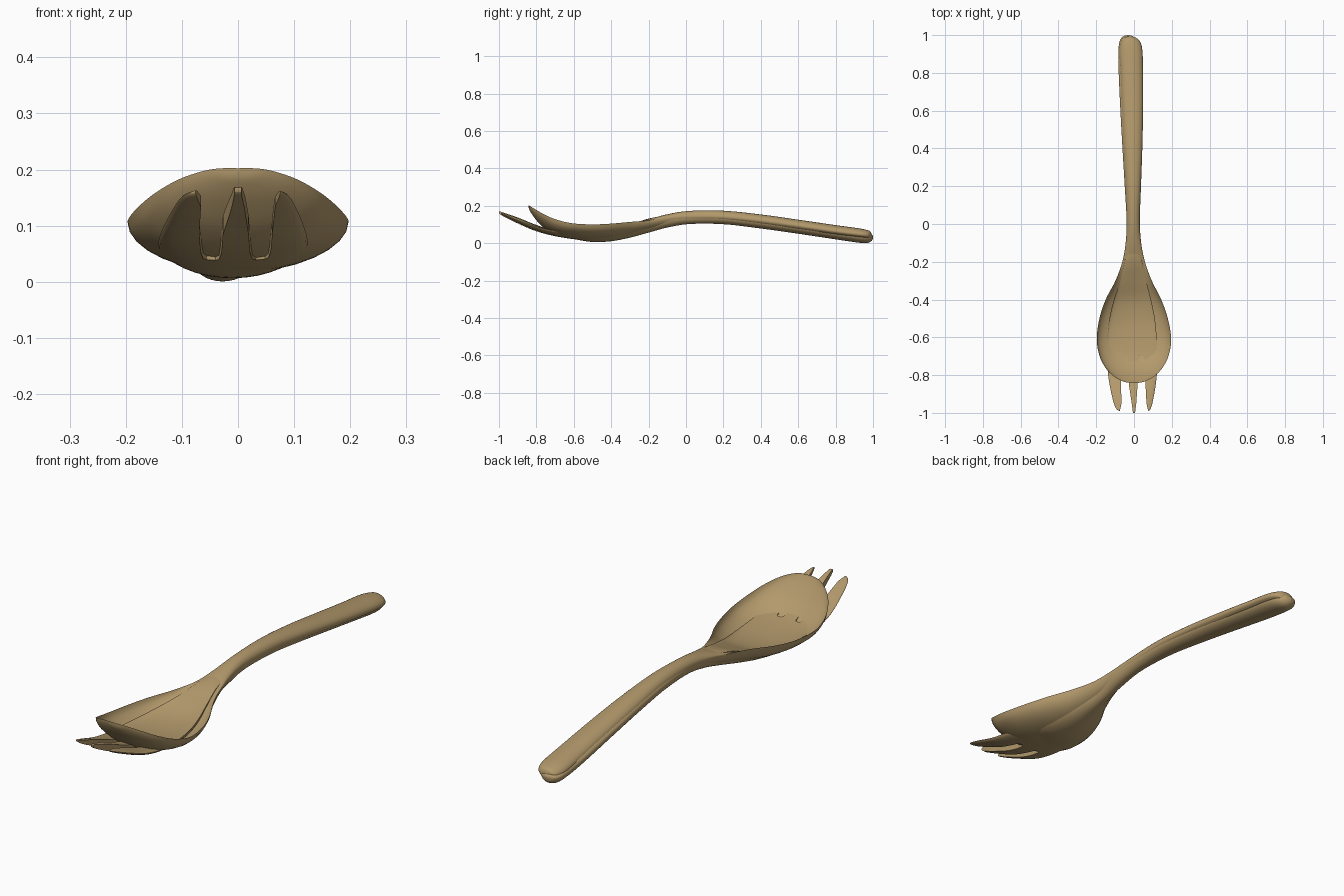
import bpy, bmesh, math

wood = bpy.data.materials.new("wood")
wood.diffuse_color = (0.45, 0.32, 0.15, 1)


def smooth_path(rows, steps=6):
    """Catmull-Rom interpolation of station rows."""
    out = []
    for i in range(len(rows) - 1):
        a, b, c, d = (rows[max(0, min(len(rows) - 1, i + k))] for k in (-1, 0, 1, 2))
        for s in range(steps):
            t = s / steps
            out.append([0.5 * (2 * q + (r - p) * t + (2 * p - 5 * q + 4 * r - w) * t * t
                               + (3 * q - p - 3 * r + w) * t ** 3)
                        for p, q, r, w in zip(a, b, c, d)])
    return out + [list(rows[-1])]


def loft(name, rows, n=16):
    """Stations: y, centre x, half width, rim z, upper z, lower z at the middle."""
    bm = bmesh.new()
    rings = []
    for y, cx, hw, rim, top, bot in smooth_path(rows):
        ring = []
        for k in range(2 * n):
            a = math.pi * k / n
            u, v = math.cos(a), math.sin(a)
            z = rim + (top - rim) * v if v >= 0 else rim - (bot - rim) * v
            ring.append(bm.verts.new((cx + hw * u, y, z)))
        rings.append(ring)
    for r0, r1 in zip(rings, rings[1:]):
        for k in range(2 * n):
            j = (k + 1) % (2 * n)
            bm.faces.new((r0[k], r0[j], r1[j], r1[k]))
    bm.faces.new(rings[0])
    bm.faces.new(rings[-1])
    bmesh.ops.recalc_face_normals(bm, faces=bm.faces)
    me = bpy.data.meshes.new(name)
    bm.to_mesh(me)
    bm.free()
    ob = bpy.data.objects.new(name, me)
    bpy.context.collection.objects.link(ob)
    me.materials.append(wood)
    return ob


def slot_cutter(name, outline):
    """Vertical prism that cuts a gap between two tines."""
    bm = bmesh.new()
    f = bm.faces.new([bm.verts.new((x, y, -0.2)) for x, y in outline])
    ext = bmesh.ops.extrude_face_region(bm, geom=[f])
    bmesh.ops.translate(bm, vec=(0, 0, 0.7),
                        verts=[g for g in ext["geom"] if isinstance(g, bmesh.types.BMVert)])
    bmesh.ops.recalc_face_normals(bm, faces=bm.faces)
    me = bpy.data.meshes.new(name)
    bm.to_mesh(me)
    bm.free()
    ob = bpy.data.objects.new(name, me)
    bpy.context.collection.objects.link(ob)
    ob.hide_render = True
    return ob


# Spoon: deep oval bowl flowing into the upper handle
spoon = loft("spoon", [
    (-0.842, 0, 0.004, 0.205, 0.204, 0.197),
    (-0.836, 0, 0.050, 0.202, 0.192, 0.178),
    (-0.810, 0, 0.102, 0.186, 0.155, 0.138),
    (-0.765, 0, 0.148, 0.160, 0.105, 0.088),
    (-0.700, 0, 0.182, 0.131, 0.061, 0.045),
    (-0.610, 0, 0.197, 0.109, 0.040, 0.025),
    (-0.500, -0.002, 0.181, 0.103, 0.034, 0.018),
    (-0.400, -0.003, 0.147, 0.107, 0.046, 0.025),
    (-0.300, -0.002, 0.096, 0.116, 0.085, 0.045),
    (-0.200, -0.002, 0.060, 0.124, 0.128, 0.072),
    (-0.100, -0.003, 0.041, 0.137, 0.157, 0.098),
    (0.020, -0.004, 0.035, 0.145, 0.175, 0.118),
    (0.200, -0.004, 0.041, 0.143, 0.176, 0.118),
    (0.400, -0.006, 0.050, 0.123, 0.156, 0.098),
    (0.600, -0.008, 0.056, 0.096, 0.128, 0.070),
    (0.800, -0.012, 0.060, 0.066, 0.099, 0.043),
    (0.910, -0.016, 0.061, 0.052, 0.084, 0.030),
    (0.960, -0.018, 0.053, 0.046, 0.075, 0.026),
    (0.985, -0.022, 0.034, 0.043, 0.066, 0.026),
    (0.994, -0.025, 0.004, 0.042, 0.047, 0.040)])

# Fork: shallow blade rising through the bowl floor, with the lower handle
fork = loft("fork", [
    (-1.000, 0, 0.010, 0.166, 0.170, 0.162),
    (-0.992, 0, 0.070, 0.163, 0.171, 0.155),
    (-0.970, -0.004, 0.095, 0.154, 0.164, 0.142),
    (-0.900, -0.006, 0.113, 0.126, 0.140, 0.108),
    (-0.800, -0.008, 0.129, 0.090, 0.100, 0.066),
    (-0.700, -0.009, 0.133, 0.070, 0.070, 0.040),
    (-0.600, -0.010, 0.130, 0.064, 0.056, 0.024),
    (-0.500, -0.010, 0.120, 0.065, 0.052, 0.009),
    (-0.400, -0.008, 0.098, 0.077, 0.064, 0.013),
    (-0.300, -0.004, 0.068, 0.101, 0.099, 0.032),
    (-0.200, -0.003, 0.045, 0.128, 0.134, 0.059),
    (-0.100, -0.003, 0.038, 0.132, 0.150, 0.086),
    (0.020, -0.005, 0.034, 0.141, 0.164, 0.105),
    (0.200, -0.008, 0.041, 0.138, 0.164, 0.104),
    (0.400, -0.012, 0.049, 0.118, 0.144, 0.081),
    (0.600, -0.017, 0.055, 0.090, 0.114, 0.053),
    (0.800, -0.023, 0.058, 0.059, 0.084, 0.023),
    (0.910, -0.025, 0.057, 0.044, 0.068, 0.007),
    (0.965, -0.028, 0.049, 0.038, 0.058, 0.003),
    (0.992, -0.031, 0.028, 0.037, 0.050, 0.014),
    (1.000, -0.031, 0.004, 0.037, 0.041, 0.030)])

# Gaps between the three tines
for side, cx in (("left", -0.048), ("right", 0.040)):
    s = math.copysign(1, cx)
    half = [(0.008, -0.697), (0.014, -0.706), (0.018, -0.75), (0.021, -0.85)]
    outer = [(cx + s * w, y) for w, y in half]
    inner = [(cx - s * w, y) for w, y in half]
    outline = outer + [(s * 0.066, -0.95), (s * 0.074, -0.985), (s * 0.085, -1.02)] \
        + [(s * 0.004, -1.02), (s * 0.007, -0.99), (s * 0.012, -0.95)] + inner[::-1]
    cutter = slot_cutter(side + "_slot_cutter", outline)
    mod = fork.modifiers.new(side + "_slot", "BOOLEAN")
    mod.operation = "DIFFERENCE"
    mod.solver = "EXACT"
    mod.object = cutter
    bpy.context.view_layer.objects.active = fork
    bpy.ops.object.modifier_apply(modifier=mod.name)
    bpy.data.objects.remove(cutter)

# Smooth surfaces with crisp rims
for ob in (spoon, fork):
    bpy.ops.object.select_all(action="DESELECT")
    ob.select_set(True)
    bpy.context.view_layer.objects.active = ob
    bpy.ops.object.shade_smooth_by_angle(angle=math.radians(45))
    ob.location.z = -0.002
